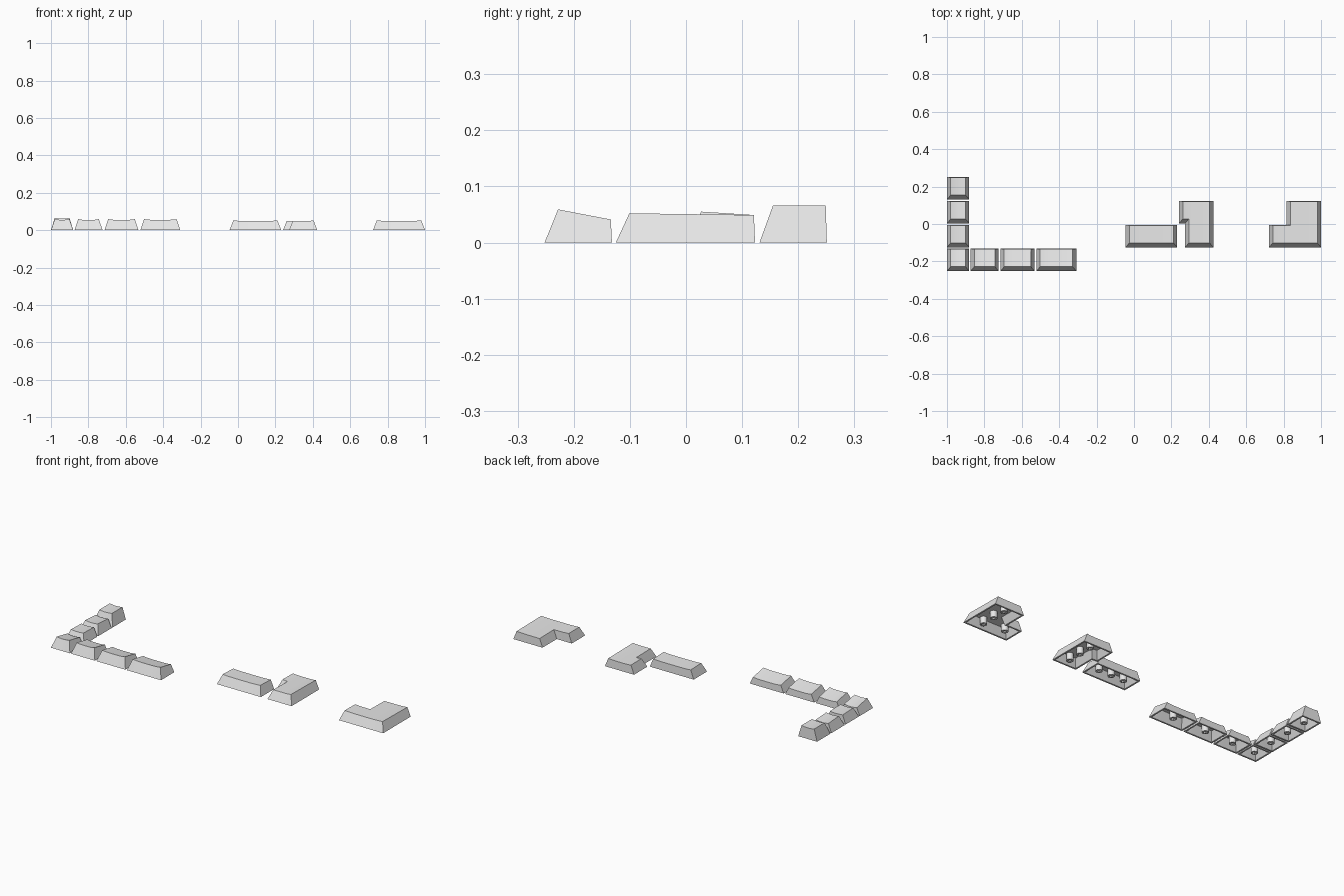
import bpy
import bmesh
import math
from mathutils import Vector

WALL = 0.009       # shell thickness
STAB = 0.0785      # spacing of outer stems on wide keys
SIDE, FRONT, BACK = 0.02, 0.024, 0.002   # how far each wall leans inward

cube = bpy.data.objects.get("Cube")
if cube:
    bpy.data.objects.remove(cube, do_unlink=True)

plastic = bpy.data.materials.new("light_grey_plastic")
plastic.use_nodes = True
grey = (0.8, 0.8, 0.8, 1)
plastic.diffuse_color = grey
plastic.node_tree.nodes["Principled BSDF"].inputs["Base Color"].default_value = grey


def finish(bm, name):
    bmesh.ops.recalc_face_normals(bm, faces=bm.faces)
    mesh = bpy.data.meshes.new(name)
    bm.to_mesh(mesh)
    bm.free()
    obj = bpy.data.objects.new(name, mesh)
    bpy.context.collection.objects.link(obj)
    mesh.materials.append(plastic)
    bpy.ops.object.select_all(action='DESELECT')
    obj.select_set(True)
    bpy.context.view_layer.objects.active = obj
    bpy.ops.object.shade_smooth_by_angle(angle=math.radians(25))
    return obj


def inset(outline, side, front, back):
    """Move every edge of a right-angled, anticlockwise outline inward."""
    result = []
    for i, p in enumerate(outline):
        q = Vector(p)
        for a, b in ((outline[i - 1], p), (p, outline[(i + 1) % len(outline)])):
            d = (Vector(b) - Vector(a)).normalized()
            n = Vector((d.y, -d.x))
            q -= n * (side if abs(n.x) > 0.5 else front if n.y < 0 else back)
        result.append(q)
    return result


def stem(name, x, y, top):
    """Round post with a cross-shaped socket."""
    bm = bmesh.new()
    r, arm, slot, low = 0.018, 0.0135, 0.004, 0.003
    ring = [(r * math.cos(math.tau * i / 24), r * math.sin(math.tau * i / 24))
            for i in range(24)]
    cross = []
    for k in range(4):
        c, s = round(math.cos(k * math.pi / 2)), round(math.sin(k * math.pi / 2))
        for px, py in ((arm, -slot), (arm, slot), (slot, slot)):
            cross.append((px * c - py * s, px * s + py * c))
    rims = []
    for loop in (ring, cross):
        a = [bm.verts.new((x + u, y + v, low)) for u, v in loop]
        b = [bm.verts.new((x + u, y + v, top)) for u, v in loop]
        for i in range(len(a)):
            j = (i + 1) % len(a)
            bm.faces.new((a[i], a[j], b[j], b[i]))
            rims.append(bm.edges.get((a[i], a[j])))
    bmesh.ops.triangle_fill(bm, edges=rims, use_beauty=True)
    finish(bm, name)


def keycap(name, outline, z_front, z_back, dish, stems):
    """Hollow tapered cap with a sloped, dished top."""
    top = inset(outline, SIDE, FRONT, BACK)
    xs, ys = [p.x for p in top], [p.y for p in top]
    x0, x1, y0, y1 = min(xs), max(xs), min(ys), max(ys)
    power = 2 if x1 - x0 < 0.1 else 4

    def height(x, y):
        t = max(-1, min(1, (2 * x - x0 - x1) / (x1 - x0)))
        s = max(0, min(1, (y - y0) / (y1 - y0)))
        return z_front + (z_back - z_front) * s - dish * (1 - abs(t) ** power)

    bm = bmesh.new()
    shells = []
    drop = 1 - WALL / z_front
    for w, z in ((0, 1), (WALL, drop)):
        low = [bm.verts.new((*p, 0)) for p in inset(outline, w, w, w)]
        high = [bm.verts.new((*p, z)) for p in inset(top, w, w, w)]
        shells.append(low)
        bm.faces.new(high)
        for i in range(len(low)):
            j = (i + 1) % len(low)
            bm.faces.new((low[i], low[j], high[j], high[i]))
    outer, inner = shells
    for i in range(len(outer)):
        j = (i + 1) % len(outer)
        bm.faces.new((outer[i], inner[i], inner[j], outer[j]))

    # slice across the width so the top can follow the dish
    for k in range(1, 12):
        x = x0 + (x1 - x0) * (1 - math.cos(math.pi * k / 12)) / 2
        bmesh.ops.bisect_plane(bm, geom=bm.verts[:] + bm.edges[:] + bm.faces[:],
                               dist=1e-6, plane_co=(x, 0, 0), plane_no=(1, 0, 0))
    for v in bm.verts:
        v.co.z *= height(v.co.x, v.co.y)
    finish(bm, name)
    for n, (x, y) in enumerate(stems):
        stem(f"{name}_stem_{n + 1}", x, y, height(x, y) - WALL * 0.6)


def rect(x0, x1, y0, y1):
    return [(x0, y0), (x1, y0), (x1, y1), (x0, y1)]


def plain_key(name, x0, x1, row, offsets=(0,)):
    y0, y1, zf, zb, dish = row
    cx, cy = (x0 + x1) / 2, (y0 + y1) / 2
    keycap(name, rect(x0, x1, y0, y1), zf, zb, dish, [(cx + o, cy) for o in offsets])


# Rows: front y, back y, front height, back height, dish depth
bottom_row = (-0.252, -0.132, 0.059, 0.041, 0.004)
home_row = (-0.125, -0.005, 0.052, 0.049, 0.003)
upper_row = (0.003, 0.123, 0.055, 0.049, 0.004)
back_row = (0.131, 0.251, 0.066, 0.066, 0.004)

# Column of square keys
for label, row in (("bottom", bottom_row), ("home", home_row),
                   ("upper", upper_row), ("back", back_row)):
    plain_key(label + "_square_key", -1, -0.881, row)

# Wider keys along the bottom row
plain_key("small_wide_key", -0.874, -0.724, bottom_row)
plain_key("medium_wide_key", -0.714, -0.532, bottom_row)
plain_key("large_wide_key", -0.522, -0.308, bottom_row)

# Long bar key
plain_key("long_bar_key", -0.045, 0.231, home_row, (-STAB, 0, STAB))

# Tall hooked key, overhanging on its right at the back
front, back = home_row[0], upper_row[1]
hook = [(0.273, front), (0.424, front), (0.424, back),
        (0.241, back), (0.241, 0.003), (0.273, 0.003)]
keycap("hooked_key", hook, 0.052, 0.049, 0.003,
       [(0.349, k * STAB) for k in (-1, 0, 1)])

# Large corner key with a long front arm
corner = [(0.722, front), (1, front), (1, back),
          (0.816, back), (0.816, -0.005), (0.722, -0.005)]
keycap("corner_key", corner, 0.052, 0.049, 0.003,
       [(0.908, k * STAB) for k in (-1, 0, 1)] + [(0.782, -0.065)])
